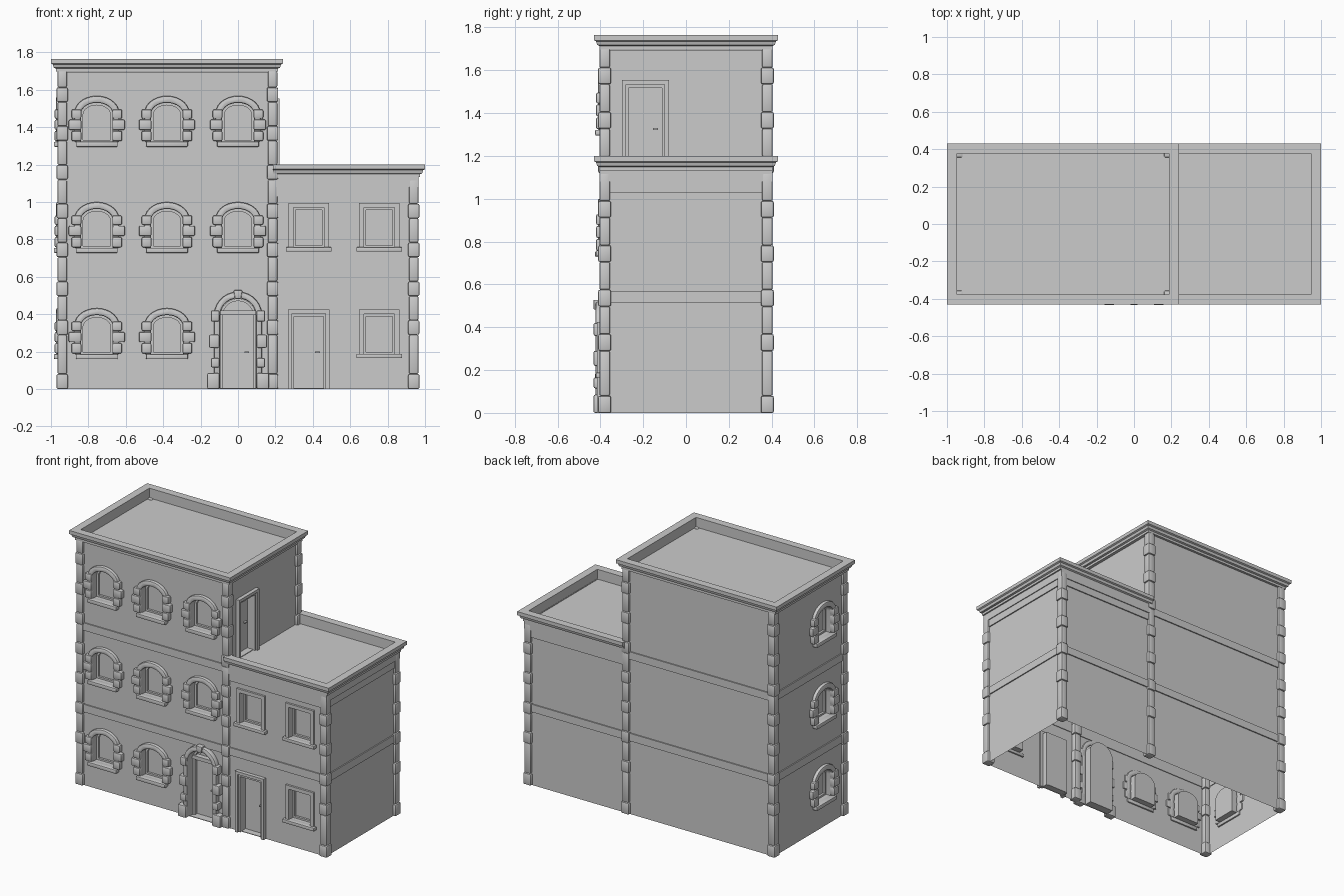
import bpy, bmesh
from math import sin, cos, pi
from mathutils import Matrix, Vector

if "Cube" in bpy.data.objects:
    bpy.data.objects.remove(bpy.data.objects["Cube"])


def finish(name, bm, M=None):
    if M:
        bm.transform(M)
    me = bpy.data.meshes.new(name)
    bm.to_mesh(me)
    bm.free()
    ob = bpy.data.objects.new(name, me)
    bpy.context.collection.objects.link(ob)
    return ob


def skin(name, rows, M=None, close_rows=False, caps=(False, False), solid=True, bevel=0):
    """Join rows of points (each a closed loop) with quads."""
    bm = bmesh.new()
    vs = [[bm.verts.new(p) for p in r] for r in rows]
    n = len(rows[0])
    for a in range(len(rows) if close_rows else len(rows) - 1):
        r0, r1 = vs[a], vs[(a + 1) % len(rows)]
        for i in range(n):
            j = (i + 1) % n
            bm.faces.new((r0[i], r0[j], r1[j], r1[i]))
    if caps[0]:
        bm.faces.new(vs[0][::-1])
    if caps[1]:
        bm.faces.new(vs[-1])
    if solid:
        bmesh.ops.recalc_face_normals(bm, faces=bm.faces)
    if bevel:
        edges = [e for e in bm.edges if e.calc_face_angle(0) > 0.6]
        bmesh.ops.bevel(bm, geom=edges, offset=bevel, segments=2, profile=0.5, affect='EDGES')
    return finish(name, bm, M)


def at(loop, o):
    return [(u, v, o) for u, v in loop]


def prism(name, loop, o0, o1, M, bevel=0):
    return skin(name, [at(loop, o0), at(loop, o1)], M, caps=(True, True), bevel=bevel)


def ring(name, outer, inner, o0, o1, M):
    return skin(name, [at(outer, o0), at(outer, o1), at(inner, o1), at(inner, o0)], M, close_rows=True)


def recess(name, loop, d, M):
    return skin(name, [at(loop, 0), at(loop, -d)], M, caps=(False, True), solid=False)


def rect(u0, u1, v0, v1):
    return [(u0, v0), (u1, v0), (u1, v1), (u0, v1)]


def arch(c, hw, v0, spring, top, n=14):
    return [(c - hw, v0), (c + hw, v0)] + [
        (c + hw * cos(pi * i / n), spring + (top - spring) * sin(pi * i / n)) for i in range(n + 1)]


def portal(outer, inner):
    """Upside-down U outline between two loops starting at bottom left, bottom right."""
    return outer[1:] + outer[:1] + inner[:1] + inner[:0:-1]


def wall(name, outline, holes, M):
    bm = bmesh.new()
    for loop in [outline] + holes:
        vs = [bm.verts.new((u, v, 0)) for u, v in loop]
        for i, v in enumerate(vs):
            bm.edges.new((v, vs[i - 1]))
    bmesh.ops.triangle_fill(bm, use_beauty=True, edges=bm.edges[:], normal=(0, 0, 1))
    for f in bm.faces:
        f.normal_update()
        if f.normal.z < 0:
            f.normal_flip()
    return finish(name, bm, M)


def frame(u, o, pos):
    m = Matrix((u, (0, 0, 1), o)).transposed().to_4x4()
    m.translation = Vector(pos)
    return m


XL, XM, XR, YW, Z2, Z3 = -0.95, 0.195, 0.95, 0.39, 1.13, 1.695
FRONT = frame((1, 0, 0), (0, -1, 0), (0, -YW, 0))
BACK = frame((-1, 0, 0), (0, 1, 0), (0, YW, 0))
LEFT = frame((0, -1, 0), (-1, 0, 0), (XL, 0, 0))
RIGHT = frame((0, 1, 0), (1, 0, 0), (XR, 0, 0))
UPPER = frame((0, 1, 0), (1, 0, 0), (XM, 0, 0))
holes = {'f': [], 'l': [], 'u': []}


# --- openings; each returns the hole to leave in its wall ---
def arched_window(c, z, M):
    hole = arch(c, 0.085, z + 0.185, z + 0.335, z + 0.395)
    recess("window_recess", hole, 0.05, M)
    ring("window_sash", hole, arch(c, 0.073, z + 0.197, z + 0.332, z + 0.382), -0.05, -0.035, M)
    prism("window_surround", portal(arch(c, 0.12, z + 0.185, z + 0.34, z + 0.432), hole), -0.01, 0.022, M, 0.009)
    prism("window_sill", rect(c - 0.112, c + 0.112, z + 0.16, z + 0.187), -0.01, 0.034, M, 0.005)
    for s in (-1, 1):
        for v0, v1, out in ((0.19, 0.245, 0.135), (0.25, 0.305, 0.15), (0.31, 0.36, 0.135)):
            a, b = sorted((c + s * 0.083, c + s * out))
            prism("window_stone", rect(a, b, z + v0, z + v1), -0.01, 0.03, M, 0.008)
    return hole


def square_window(c, z, M):
    hole = rect(c - 0.082, c + 0.082, z + 0.185, z + 0.4)
    recess("window_recess", hole, 0.05, M)
    ring("window_sash", hole, rect(c - 0.07, c + 0.07, z + 0.197, z + 0.388), -0.05, -0.035, M)
    ring("window_frame", rect(c - 0.108, c + 0.108, z + 0.18, z + 0.425), hole, -0.005, 0.014, M)
    prism("window_sill", rect(c - 0.122, c + 0.122, z + 0.165, z + 0.188), -0.01, 0.03, M, 0.003)
    return hole


def door_handle(c, z, o, M):
    prism("door_handle", rect(c + 0.035, c + 0.06, z + 0.192, z + 0.2), o, o + 0.015, M)


def square_door(c, z, M):
    hole = rect(c - 0.08, c + 0.08, z + 0.004, z + 0.39)
    recess("door_panel", hole, 0.045, M)
    prism("door_frame", portal(rect(c - 0.11, c + 0.11, z, z + 0.424), rect(c - 0.09, c + 0.09, z, z + 0.404)), -0.01, 0.026, M)
    prism("door_frame_inner", portal(rect(c - 0.09, c + 0.09, z, z + 0.404), rect(c - 0.078, c + 0.078, z, z + 0.388)), -0.045, 0.014, M)
    door_handle(c, z, -0.045, M)
    return hole


def arched_door(c, M):
    hole = arch(c, 0.095, 0.004, 0.395, 0.485)
    recess("arched_door_panel", hole, 0.055, M)
    prism("arched_door_jamb", portal(arch(c, 0.094, 0.004, 0.395, 0.484), arch(c, 0.08, 0.004, 0.395, 0.47)), -0.055, -0.03, M)
    prism("arched_door_transom", rect(c - 0.094, c + 0.094, 0.395, 0.42), -0.055, -0.02, M)
    prism("arched_door_surround", portal(arch(c, 0.128, 0, 0.395, 0.52), hole), -0.01, 0.032, M, 0.009)
    prism("keystone", [(c - 0.016, 0.482), (c + 0.016, 0.482), (c + 0.024, 0.528), (c - 0.024, 0.528)], 0, 0.042, M, 0.005)
    for s in (-1, 1):
        for v0, v1, out in ((0, 0.085, 0.165), (0.115, 0.165, 0.145), (0.22, 0.29, 0.155), (0.36, 0.42, 0.145)):
            a, b = sorted((c + s * 0.1, c + s * out))
            prism("door_stone", rect(a, b, v0, v1), -0.01, 0.042, M, 0.008)
    door_handle(c, 0, -0.055, M)
    return hole


for k in range(3):
    for c in (-0.755, -0.38, 0):
        if k or c:
            holes['f'].append(arched_window(c, 0.5675 * k, FRONT))
    holes['l'].append(arched_window(0.15, 0.5675 * k, LEFT))
holes['f'] += [arched_door(0, FRONT), square_door(0.378, 0, FRONT)]
holes['f'] += [square_window(c, z, FRONT) for c, z in ((0.378, 0.57), (0.755, 0.57), (0.755, 0))]
holes['u'].append(square_door(-0.19, Z2, UPPER))

# --- walls and roofs, open underneath ---
L = [(XL, 0), (XR, 0), (XR, Z2), (XM, Z2), (XM, Z3), (XL, Z3)]
wall("front_wall", L, holes['f'], FRONT)
wall("back_wall", [(-u, v) for u, v in L], [], BACK)
wall("left_wall", rect(-YW, YW, 0, Z3), holes['l'], LEFT)
wall("right_wall", rect(-YW, YW, 0, Z2), [], RIGHT)
wall("upper_right_wall", rect(-YW, YW, Z2, Z3), holes['u'], UPPER)
wall("main_roof", rect(XL, XM, -YW, YW), [], Matrix.Translation((0, 0, Z3)))
wall("annex_roof", rect(XM, XR, -YW, YW), [], Matrix.Translation((0, 0, Z2)))


# --- mouldings swept round the plan; profile = (inset, height) ---
def moulding(name, path, profile, z, closed):
    rows = [[(x + ix * d, y + iy * d, z + h) for d, h in profile] for x, y, ix, iy in path]
    skin(name, rows, close_rows=closed, caps=(not closed, not closed))


def box_path(x0, x1, y):
    return [(x0, -y, 1, 1), (x1, -y, -1, 1), (x1, y, -1, -1), (x0, y, 1, -1)]


def u_path(x_open, x_end, y):
    s = -1 if x_end > x_open else 1
    return [(x_open, -y, 0, 1), (x_end, -y, s, 1), (x_end, y, s, -1), (x_open, y, 0, -1)]


cornice = [(0.053, -0.068), (0.053, 0), (0, 0), (0, -0.025), (0.01, -0.03),
           (0.015, -0.047), (0.026, -0.052), (0.026, -0.068)]
moulding("main_cornice", box_path(-1, 0.24, 0.43), cornice, 1.765, True)
moulding("annex_cornice", u_path(0.187, 1, 0.43), cornice, 1.2, False)


def band(z0, z1, out):
    return [(0.005, z0), (-out, z0), (-out, z1), (0.005, z1)]


moulding("lower_band", box_path(XL, XR, YW), band(0.512, 0.566, 0.008), 0, True)
moulding("upper_band", u_path(XM, XL, YW), band(1.08, 1.133, 0.008), 0, False)
moulding("annex_frieze", u_path(XM, XR, YW), band(1.08, 1.135, 0.014), 0, False)
moulding("annex_frieze_lower", u_path(XM, XR, YW), band(1.03, 1.08, 0.008), 0, False)

# --- corner stones, alternating wide and narrow ---
IDENT = Matrix.Identity(4)
cuts = [(0, 0.08, 0.03)]
for k in range(8):
    z = 0.29 + 0.2075 * k
    cuts += [(z - 0.13 if k else 0.08, z, 0.025), (z, z + 0.0775, 0.03)]
for cx, top in ((-0.94, 1.7), (0.185, 1.7), (0.94, 1.135)):
    for cy in (-0.38, 0.38):
        for z0, z1, h in cuts:
            z1 = min(z1, top)
            if z1 - z0 > 0.02:
                prism("corner_stone", rect(cx - h, cx + h, cy - h, cy + h), z0, z1, IDENT, 0.008)

# --- smooth the rounded stones, keep edges crisp ---
bpy.ops.object.select_all(action='DESELECT')
for ob in bpy.context.scene.objects:
    ob.select_set(True)
    bpy.context.view_layer.objects.active = ob
bpy.ops.object.shade_smooth_by_angle(angle=0.6)
